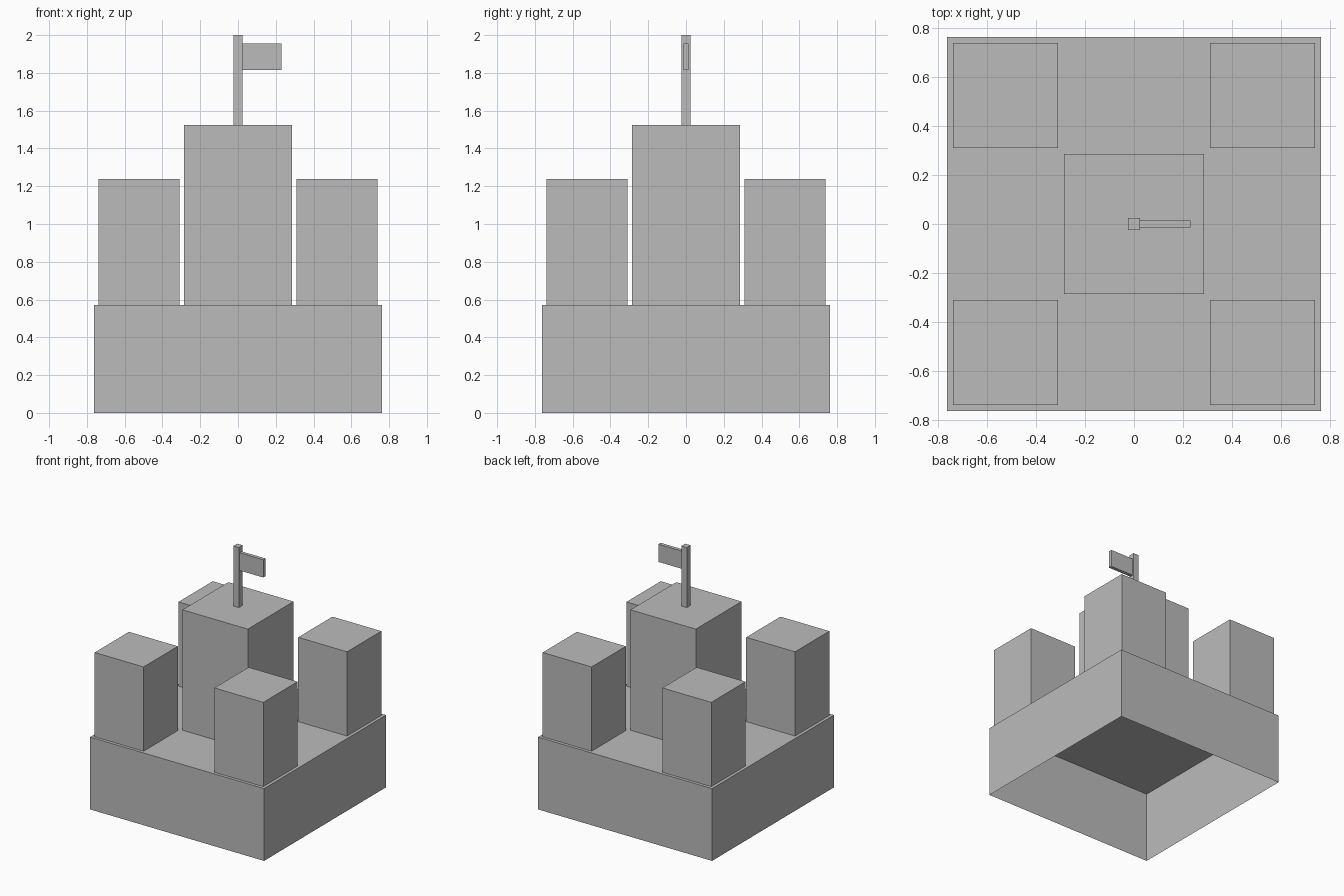
import bpy
import bmesh

if "Cube" in bpy.data.objects:
    bpy.data.objects.remove(bpy.data.objects["Cube"])

stone = bpy.data.materials.new("stone_grey")
stone.diffuse_color = (0.5, 0.5, 0.5, 1.0)
stone.use_nodes = True
stone.node_tree.nodes["Principled BSDF"].inputs["Base Color"].default_value = stone.diffuse_color


def block(name, x, y, z, open_bottom=True):
    """Box spanning the given (low, high) ranges, optionally without a floor."""
    bm = bmesh.new()
    bmesh.ops.create_cube(bm, size=1.0)
    for v in bm.verts:
        for axis, (low, high) in enumerate((x, y, z)):
            v.co[axis] = high if v.co[axis] > 0 else low
    bm.normal_update()
    if open_bottom:
        floor = [f for f in bm.faces if f.normal.z < -0.5]
        bmesh.ops.delete(bm, geom=floor, context='FACES_ONLY')
    mesh = bpy.data.meshes.new(name)
    bm.to_mesh(mesh)
    bm.free()
    mesh.materials.append(stone)
    obj = bpy.data.objects.new(name, mesh)
    bpy.context.collection.objects.link(obj)
    return obj


BASE_TOP, KEEP_TOP = 0.572, 1.525

# Hollow base, open underneath
block("base", (-0.762, 0.762), (-0.762, 0.762), (0, BASE_TOP))

# Central keep
block("keep", (-0.286, 0.286), (-0.286, 0.286), (BASE_TOP, KEEP_TOP))

# Four corner towers
near, far = 0.31, 0.738
for x_name, x in (("left", (-far, -near)), ("right", (near, far))):
    for y_name, y in (("front", (-far, -near)), ("back", (near, far))):
        block(f"tower_{y_name}_{x_name}", x, y, (BASE_TOP, 1.239))

# Flag pole and flag
block("flag_pole", (-0.024, 0.024), (-0.024, 0.024), (KEEP_TOP, 2.0))
block("flag", (0.024, 0.231), (-0.014, 0.014), (1.815, 1.955), open_bottom=False)
